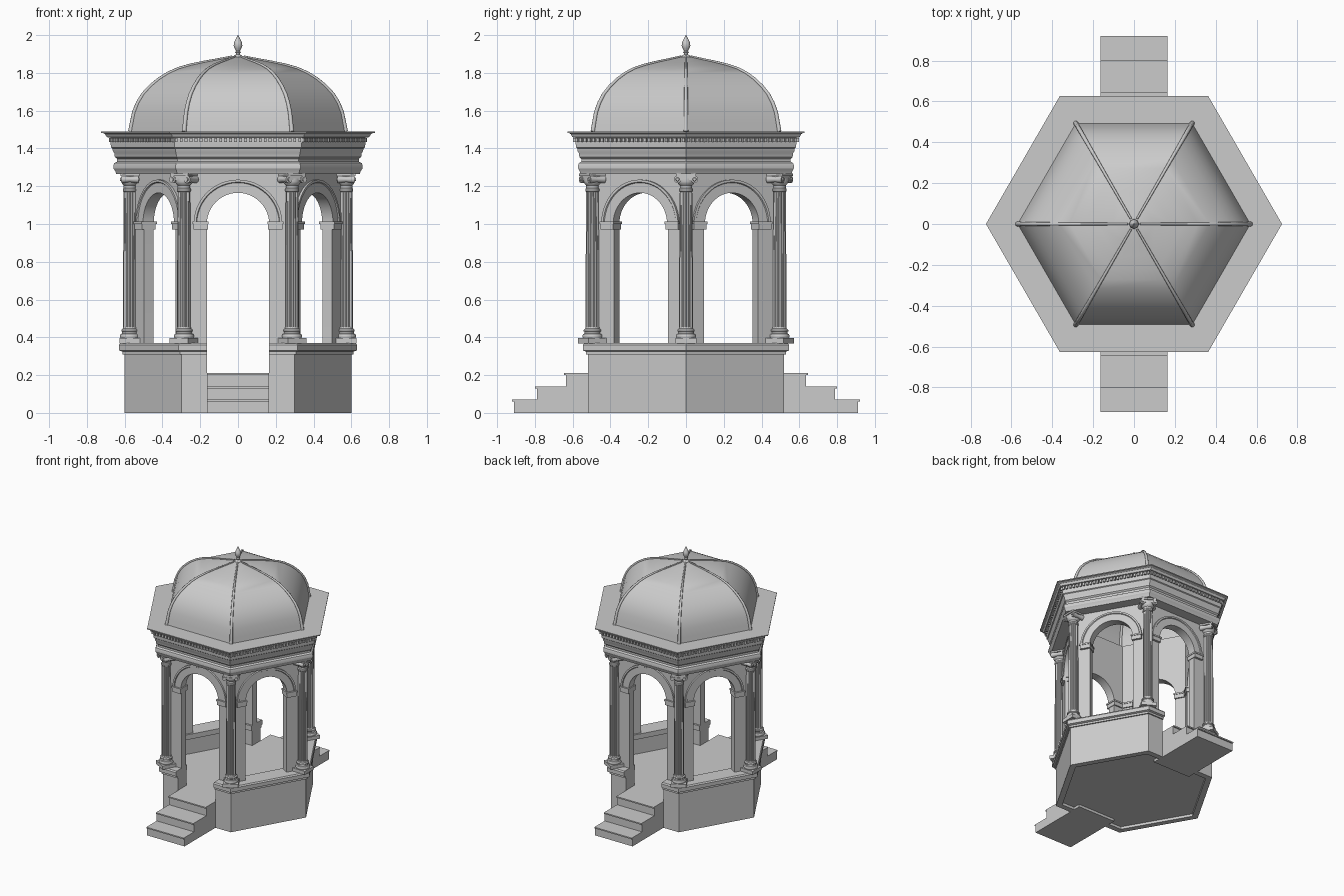
import bpy, bmesh, math
from mathutils import Matrix, Vector

if "Cube" in bpy.data.objects:
    bpy.data.objects.remove(bpy.data.objects["Cube"], do_unlink=True)

stone = bpy.data.materials.new("pale_grey_stone")
stone.use_nodes = True
GREY = (0.6, 0.6, 0.6, 1)
stone.diffuse_color = GREY
stone.node_tree.nodes["Principled BSDF"].inputs["Base Color"].default_value = GREY

C30 = math.cos(math.radians(30))
DOOR = 0.165          # half width of every opening
SPRING = 1.0          # height where the arches spring


def finish(name, bm, smooth=None):
    bmesh.ops.recalc_face_normals(bm, faces=bm.faces)
    mesh = bpy.data.meshes.new(name)
    bm.to_mesh(mesh)
    bm.free()
    mesh.materials.append(stone)
    ob = bpy.data.objects.new(name, mesh)
    bpy.context.collection.objects.link(ob)
    if smooth:
        bpy.ops.object.select_all(action='DESELECT')
        ob.select_set(True)
        bpy.context.view_layer.objects.active = ob
        bpy.ops.object.shade_smooth_by_angle(angle=math.radians(smooth))
    return ob


def skin(bm, rows, wrap_rows=False, wrap_cols=True, caps=False):
    """Join rows of points into a quad surface."""
    grid = [[bm.verts.new(p) for p in row] for row in rows]
    n, m = len(grid), len(grid[0])
    for i in range(n if wrap_rows else n - 1):
        for j in range(m if wrap_cols else m - 1):
            a, b = grid[i], grid[(i + 1) % n]
            k = (j + 1) % m
            bm.faces.new((a[j], a[k], b[k], b[j]))
    if caps:
        bm.faces.new(grid[0])
        bm.faces.new(grid[-1])
    return grid


def hexagon(r, z):
    return [(r * math.cos(k * math.pi / 3), r * math.sin(k * math.pi / 3), z) for k in range(6)]


def lathe(bm, profile, place, n=24, flute=(1,)):
    rows = []
    for r, z in profile:
        rows.append([place @ Vector((r * flute[i % len(flute)] * math.cos(math.tau * i / n),
                                     r * flute[i % len(flute)] * math.sin(math.tau * i / n), z))
                     for i in range(n)])
    skin(bm, rows, caps=True)


def box(bm, size, centre, place=Matrix()):
    m = place @ Matrix.Translation(centre) @ Matrix.Diagonal((*size, 1))
    bmesh.ops.create_cube(bm, size=1, matrix=m)


def turn(deg):
    return Matrix.Rotation(math.radians(deg), 4, 'Z')


# Floor slab
bm = bmesh.new()
skin(bm, [hexagon(0.55, 0.02), hexagon(0.55, 0.1), hexagon(0.485, 0.1), hexagon(0.485, 0.21)], caps=True)
finish("floor", bm)

# Parapet halves with capping mould, open at front and back
parapet = [(0.477, 0), (0.52, 0), (0.52, 0.31), (0.53, 0.31), (0.53, 0.325), (0.545, 0.33),
           (0.545, 0.36), (0.538, 0.37), (0.405, 0.37), (0.405, 0.33), (0.415, 0.33),
           (0.415, 0.1), (0.477, 0.1)]
for side, s in (("left", 1), ("right", -1)):
    bm = bmesh.new()
    cols = []
    for a, z in parapet:
        r = a / C30
        cols.append([(s * DOOR, -a, z), (s * r / 2, -a, z), (s * r, 0, z), (s * r / 2, a, z), (s * DOOR, a, z)])
    grid = skin(bm, cols, wrap_rows=True, wrap_cols=False)
    for end in (0, -1):
        bm.faces.new([row[end] for row in grid])
    finish(side + "_parapet", bm)

# Steps with small nosings
outline = [(0.42, 0), (0.91, 0)]
for reach, top in ((0.92, 0.07), (0.80, 0.14), (0.645, 0.21)):
    outline += [(reach - 0.01, top - 0.07), (reach - 0.01, top - 0.01), (reach, top - 0.01), (reach, top)]
outline = outline[:1] + outline[2:] + [(0.42, 0.21)]
for name, s in (("front_steps", -1), ("back_steps", 1)):
    bm = bmesh.new()
    skin(bm, [[(x, s * y, z) for y, z in outline] for x in (-DOOR, DOOR)], caps=True)
    finish(name, bm)

# Arched walls, arch trims and imposts
arc = [math.pi * (1 - i / 24) for i in range(25)]
for k in range(6):
    place = turn(60 * k)
    bm = bmesh.new()
    rows = []
    for a in (0.478, 0.42):
        s = a / math.sqrt(3)
        pts = [(-s, 0.2), (-DOOR, 0.2)]
        pts += [(DOOR * math.cos(t), SPRING + DOOR * math.sin(t)) for t in arc]
        pts += [(DOOR, 0.2), (s, 0.2), (s, 1.28), (-s, 1.28)]
        rows.append([place @ Vector((u, -a, z)) for u, z in pts])
    skin(bm, rows, caps=True)
    finish(f"arched_wall_{k + 1}", bm, 20)

    bm = bmesh.new()
    section = [(DOOR, 0.47), (DOOR, 0.486), (0.218, 0.486), (0.222, 0.492), (0.235, 0.492), (0.235, 0.47)]
    rows = [[place @ Vector((r * math.cos(t), -y, SPRING + r * math.sin(t))) for r, y in section] for t in arc]
    skin(bm, rows, caps=True)
    for s in (-1, 1):
        box(bm, (0.076, 0.085, 0.03), (s * 0.198, -0.453, 0.985), place)
        box(bm, (0.084, 0.093, 0.012), (s * 0.198, -0.453, 1.006), place)
    finish(f"arch_trim_{k + 1}", bm, 20)

# Columns on the corners
base = [(0.05, 0.395), (0.053, 0.402), (0.053, 0.41), (0.049, 0.417), (0.042, 0.42), (0.041, 0.428),
        (0.046, 0.432), (0.046, 0.44), (0.038, 0.446), (0.036, 0.455)]
neck = [(0.033, 1.17), (0.037, 1.175), (0.037, 1.185), (0.033, 1.19), (0.033, 1.205),
        (0.043, 1.215), (0.046, 1.225), (0.046, 1.24)]
for k in range(6):
    place = turn(60 * k) @ Matrix.Translation((0.572, 0, 0))
    bm = bmesh.new()
    box(bm, (0.112, 0.112, 0.028), (0, 0, 0.382), place)
    lathe(bm, base, place)
    lathe(bm, [(0.036, 0.45), (0.036, 0.8), (0.033, 1.175)], place, 64, (1, 0.93, 0.9, 0.93))
    lathe(bm, neck, place)
    # scrolled capital
    box(bm, (0.085, 0.09, 0.022), (0, 0, 1.243), place)
    box(bm, (0.1, 0.108, 0.014), (0, 0, 1.26), place)
    for s in (-1, 1):
        axle = place @ Matrix.Translation((0, s * 0.045, 1.236)) @ Matrix.Rotation(math.pi / 2, 4, 'Y')
        lathe(bm, [(0.008, -0.052), (0.01, -0.046), (0.019, -0.046), (0.019, -0.035), (0.014, 0),
                   (0.019, 0.035), (0.019, 0.046), (0.01, 0.046), (0.008, 0.052)], axle, 16)
    finish(f"column_{k + 1}", bm, 30)

# Entablature ring and cornice
cornice = [(0.485, 1.265), (0.645, 1.265), (0.65, 1.28), (0.66, 1.295), (0.66, 1.31), (0.655, 1.322),
           (0.64, 1.33), (0.64, 1.345), (0.652, 1.355), (0.655, 1.375), (0.662, 1.385), (0.665, 1.40),
           (0.672, 1.405), (0.675, 1.43), (0.675, 1.457), (0.695, 1.46), (0.703, 1.475),
           (0.715, 1.482), (0.725, 1.483), (0.725, 1.49), (0.485, 1.49)]
bm = bmesh.new()
skin(bm, [hexagon(r, z) for r, z in cornice], wrap_rows=True)
finish("cornice", bm, 28)

# Dentil blocks under the cornice
bm = bmesh.new()
COUNT = 26
for k in range(6):
    for i in range(COUNT):
        u = (i + 0.5 - COUNT / 2) * 0.68 / COUNT
        box(bm, (0.015, 0.018, 0.022), (u, -0.588, 1.445), turn(60 * k))
finish("dentils", bm)

# Six-sided dome
dome = [(0.57, 1.488), (0.562, 1.53), (0.55, 1.59), (0.53, 1.64), (0.503, 1.685), (0.465, 1.727),
        (0.42, 1.765), (0.37, 1.797), (0.315, 1.822), (0.25, 1.841), (0.18, 1.856), (0.1, 1.871),
        (0.03, 1.885)]
bm = bmesh.new()
grid = skin(bm, [hexagon(r, z) for r, z in dome])
bm.faces.new(grid[-1])
finish("dome", bm, 25)

# Ribs along the dome edges
curve = bpy.data.curves.new("dome_ribs", 'CURVE')
curve.dimensions = '3D'
curve.bevel_depth = 0.012
curve.bevel_resolution = 2
curve.use_fill_caps = True
for k in range(6):
    spline = curve.splines.new('POLY')
    spline.points.add(len(dome) - 1)
    for i, (r, z) in enumerate(dome):
        spline.points[i].co = (*(turn(60 * k) @ Vector((r, 0, z + 0.002))), 1)
        spline.points[i].radius = 1 - 0.6 * i / len(dome)
ribs = bpy.data.objects.new("dome_ribs", curve)
bpy.context.collection.objects.link(ribs)
curve.materials.append(stone)
bpy.ops.object.select_all(action='DESELECT')
ribs.select_set(True)
bpy.context.view_layer.objects.active = ribs
bpy.ops.object.convert(target='MESH')

# Finial
bm = bmesh.new()
lathe(bm, [(0.026, 1.88), (0.02, 1.893), (0.01, 1.898), (0.01, 1.905), (0.016, 1.91), (0.01, 1.916),
           (0.018, 1.93), (0.023, 1.945), (0.021, 1.96), (0.013, 1.977), (0.007, 1.988), (0.002, 2.0)],
      Matrix(), 16)
finish("finial", bm, 50)
